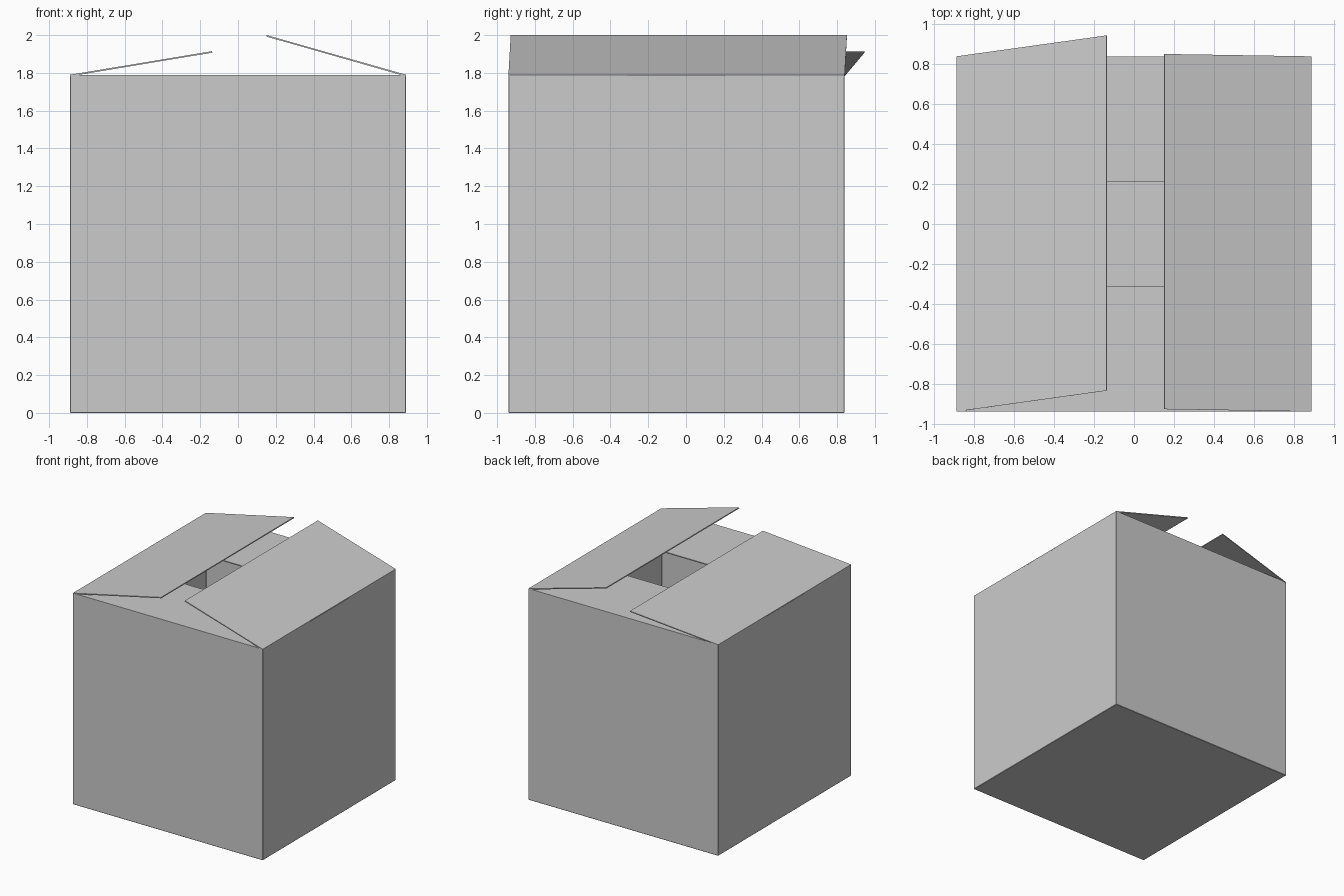
import bpy, bmesh

if "Cube" in bpy.data.objects:
    bpy.data.objects.remove(bpy.data.objects["Cube"])

X, Y0, Y1, H = 0.89, -0.94, 0.84, 1.79   # box outline and height
T = 0.008                                # board thickness


def finish(name, bm):
    mesh = bpy.data.meshes.new(name)
    bm.to_mesh(mesh)
    bm.free()
    obj = bpy.data.objects.new(name, mesh)
    bpy.context.collection.objects.link(obj)
    solid = obj.modifiers.new("board", 'SOLIDIFY')
    solid.thickness = T
    solid.offset = -1
    solid.use_even_offset = True
    return obj


def flap(name, corners):
    # corners run counter-clockwise seen from above
    bm = bmesh.new()
    bm.faces.new([bm.verts.new(c) for c in corners])
    return finish(name, bm)


# Open-topped carton body: four walls and the bottom
top = H - T / 2
bm = bmesh.new()
bmesh.ops.create_cube(bm, size=1)
for v in bm.verts:
    v.co = (X if v.co.x > 0 else -X,
            Y1 if v.co.y > 0 else Y0,
            top if v.co.z > 0 else 0)
bm.normal_update()
bmesh.ops.delete(bm, geom=[f for f in bm.faces if f.normal.z > 0.5], context='FACES_ONLY')
body = finish("carton_body", bm)
bevel = body.modifiers.new("soft_edges", 'BEVEL')
bevel.width = 0.003
bevel.segments = 1

# Inner flaps, folded flat
flap("front_inner_flap", [(-X, Y0, H), (X, Y0, H), (X, -0.31, H), (-X, -0.31, H)])
flap("back_inner_flap", [(-X, 0.21, H), (X, 0.21, H), (X, Y1, H), (-X, Y1, H)])

# Outer flaps, half raised and slightly skewed along the hinge
for name, side, edge_x, edge_z, skew in (("left_outer_flap", -1, -0.137, 1.915, 0.105),
                                         ("right_outer_flap", 1, 0.152, 2.0, 0.012)):
    pts = [(side * X, Y0, H), (edge_x, Y0 + skew, edge_z),
           (edge_x, Y1 + skew, edge_z), (side * X, Y1, H)]
    flap(name, pts if side < 0 else pts[::-1])
